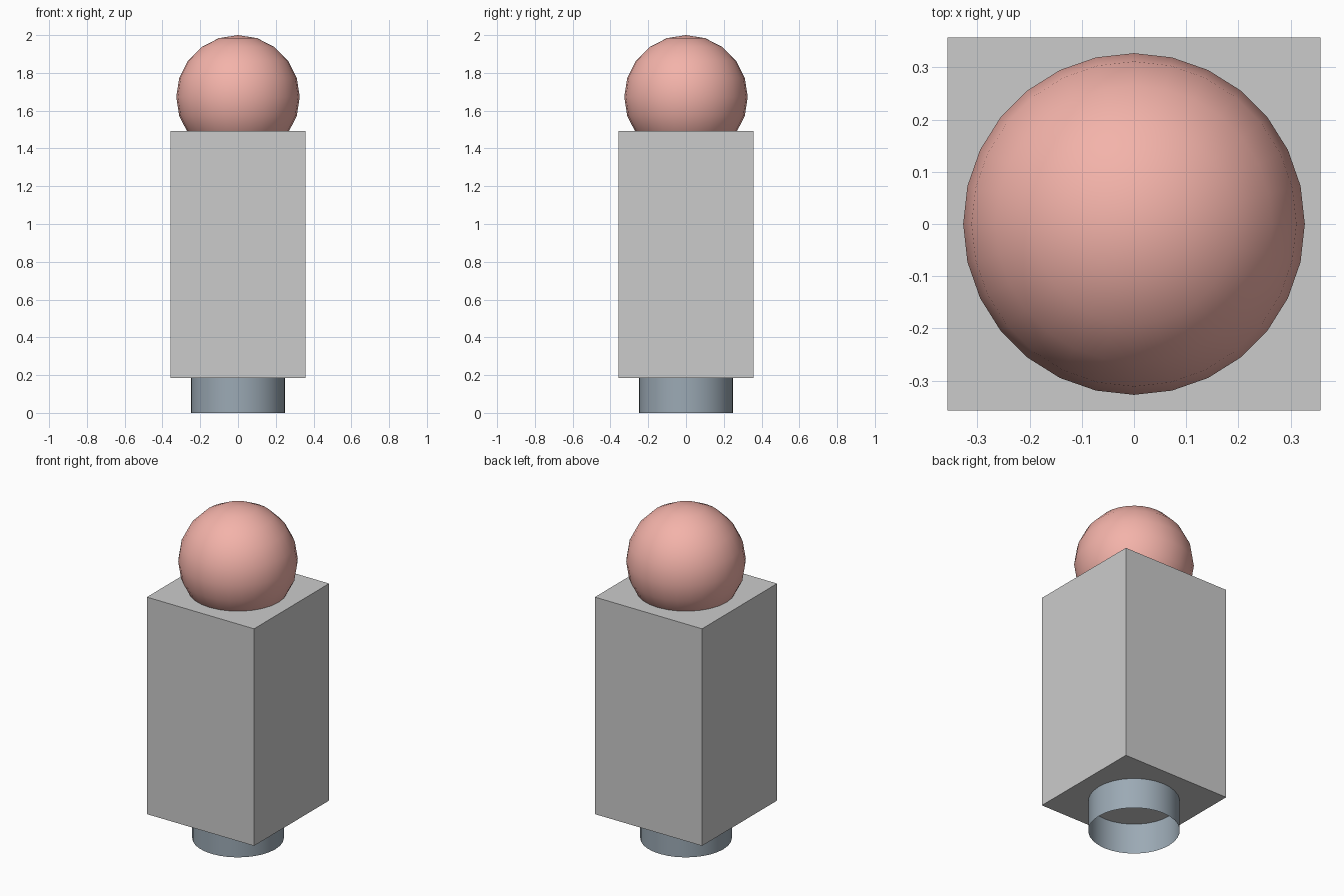
import bpy
import math

if "Cube" in bpy.data.objects:
    bpy.data.objects.remove(bpy.data.objects["Cube"])


def paint(obj, name, color):
    mat = bpy.data.materials.new(name)
    mat.diffuse_color = color
    mat.use_nodes = True
    mat.node_tree.nodes["Principled BSDF"].inputs["Base Color"].default_value = mat.diffuse_color
    obj.data.materials.append(mat)


# Box body
Z0, Z1, HALF = 0.185, 1.492, 0.357
bpy.ops.mesh.primitive_cube_add(size=1, location=(0, 0, (Z0 + Z1) / 2))
body = bpy.context.object
body.name = "body"
body.scale = (2 * HALF, 2 * HALF, Z1 - Z0)
bpy.ops.object.transform_apply(location=False, rotation=False, scale=True)

# Open, thin-walled tube under the body
bpy.ops.mesh.primitive_cylinder_add(vertices=32, radius=0.25, depth=Z0,
                                    end_fill_type='NOTHING',
                                    location=(0, 0, Z0 / 2))
base = bpy.context.object
base.name = "base_tube"
bpy.ops.object.shade_smooth_by_angle(angle=math.radians(40))
paint(base, "blue_grey", (0.33, 0.40, 0.46, 1))

# Ball sunk into the top of the body
R = 0.327
bpy.ops.mesh.primitive_uv_sphere_add(segments=28, ring_count=10, radius=R,
                                     location=(0, 0, 2 - R))
ball = bpy.context.object
ball.name = "ball"
bpy.ops.object.shade_smooth()
paint(ball, "pink", (0.90, 0.45, 0.40, 1))
